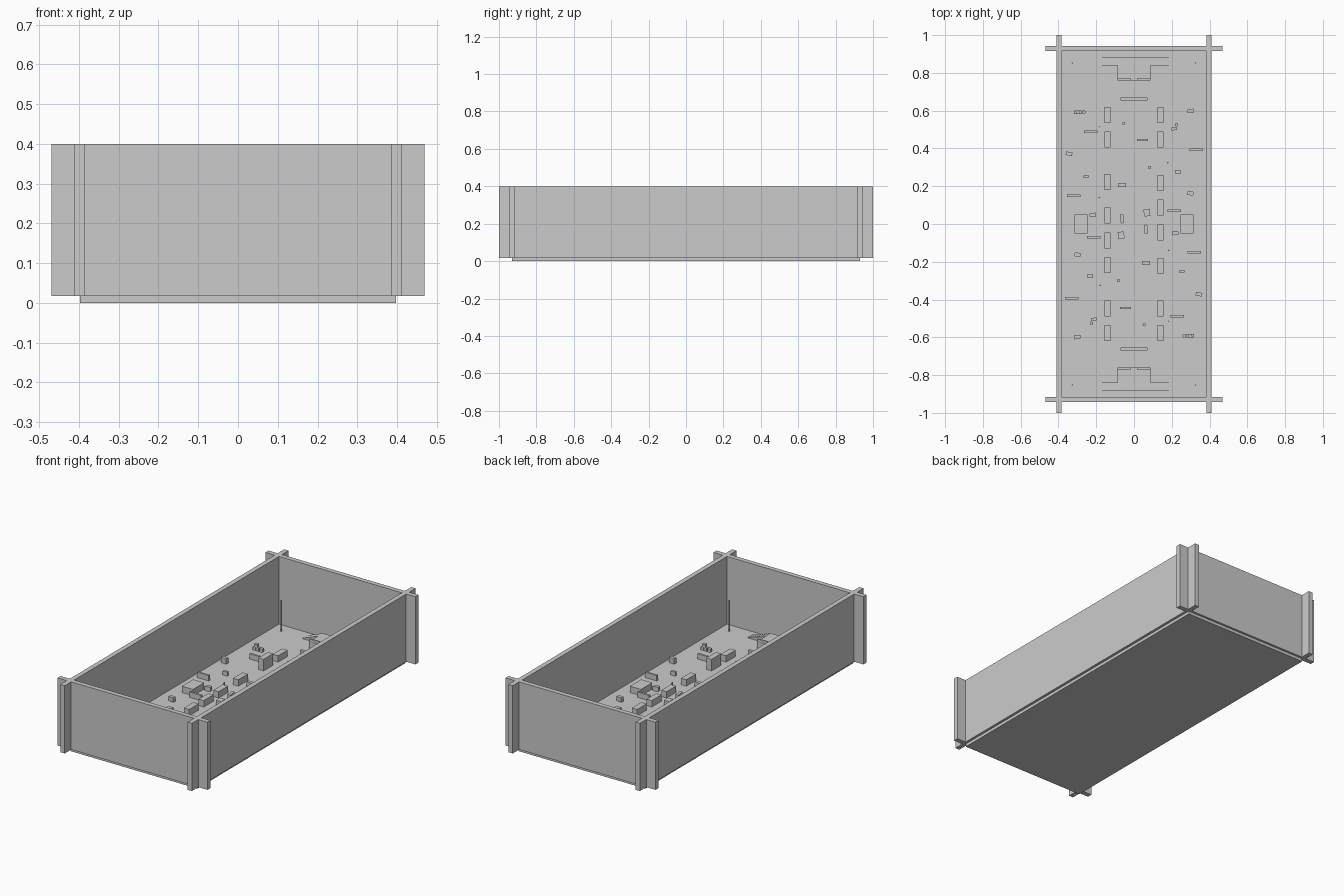
import bpy, bmesh
from math import radians, pi

if "Cube" in bpy.data.objects:
    bpy.data.objects.remove(bpy.data.objects["Cube"])

FLOOR = 0.017


def mesh_object(name, bm):
    me = bpy.data.meshes.new(name)
    bmesh.ops.recalc_face_normals(bm, faces=bm.faces)
    bm.to_mesh(me)
    bm.free()
    ob = bpy.data.objects.new(name, me)
    bpy.context.collection.objects.link(ob)
    return ob


def box(name, x, y, w, d, h, z=FLOOR, rot=0):
    bm = bmesh.new()
    bmesh.ops.create_cube(bm, size=1)
    bmesh.ops.scale(bm, vec=(w, d, h), verts=bm.verts)
    ob = mesh_object(name, bm)
    ob.location = (x, y, z + h / 2)
    ob.rotation_euler.z = radians(rot)
    return ob


def cylinder(name, x, y, r, h, sides=8):
    bm = bmesh.new()
    bmesh.ops.create_cone(bm, cap_ends=True, segments=sides, radius1=r, radius2=r, depth=h)
    ob = mesh_object(name, bm)
    ob.location = (x, y, FLOOR + h / 2)
    return ob


def prism(name, profile, y0, y1):
    """Extrude an (x, z) profile along y."""
    bm = bmesh.new()
    face = bm.faces.new([bm.verts.new((x, y0, z)) for x, z in profile])
    new = bmesh.ops.extrude_face_region(bm, geom=[face])["geom"]
    bmesh.ops.translate(bm, vec=(0, y1 - y0, 0),
                        verts=[v for v in new if isinstance(v, bmesh.types.BMVert)])
    return mesh_object(name, bm)


def pair(make, name, x, y, *args, **kw):
    """Two copies, half a turn apart about the arena centre."""
    make(name + "_a", x, y, *args, **kw)
    make(name + "_b", -x, -y, *args, **kw)


# Arena tray: floor and four crossing walls
box("floor", 0, 0, 0.794, 1.86, FLOOR, z=0)
for s, tag in ((-1, "negative"), (1, "positive")):
    box("side_wall_" + tag, s * 0.398, 0, 0.027, 2.0, 0.4 - FLOOR)
    box("end_wall_" + tag, 0, s * 0.929, 0.938, 0.027, 0.4 - FLOOR)

# Base platforms with a ramp on one side and steps on the other
H, X0, X1, X2 = 0.04, -0.19, -0.088, 0.088
steps, run = 8, 0.014
for s, tag in ((-1, "front"), (1, "back")):
    profile = [(X0, FLOOR), (X1, FLOOR + H), (X2, FLOOR + H)]
    for i in range(steps):
        x = X2 + i * run
        z = FLOOR + H * (1 - (i + 1) / (steps + 1))
        profile += [(x, z), (x + run, z)]
    profile += [(X2 + steps * run, FLOOR)]
    prism("base_" + tag, profile, s * 0.84, s * 0.883)
    box("base_platform_" + tag, 0, s * 0.80, 0.176, 0.08, H)
    for k in (-1, 1):
        box("base_parapet_" + tag, k * 0.052, s * 0.765, 0.07, 0.008, 0.015, z=FLOOR + H)
    box("base_screen_" + tag, 0, s * 0.663, 0.143, 0.016, 0.035)
    # Thin corner poles
    for k in (-1, 1):
        cylinder("corner_pole", k * 0.326, s * 0.853, 0.004, 0.175)

# Two rows of long blocks, one of them taller
for y in (0.577, 0.448, 0.222, 0.045, -0.087, -0.218, -0.447, -0.577):
    pair(box, "long_block", -0.14, y, 0.033, 0.085, 0.065 if y == 0.448 else 0.036)

# Flank buildings
pair(box, "flank_building", -0.281, 0, 0.069, 0.1, 0.036)

# Low cover walls
for x, y in ((-0.23, 0.488), (-0.32, 0.15), (0.33, 0.393), (0.214, 0.07)):
    pair(box, "cover_wall", x, y, 0.072, 0.012, 0.03)
pair(box, "short_wall", 0.046, 0.445, 0.058, 0.01, 0.03)

# Crates: x, y, width, depth, height, rotation
for c in ((-0.344, 0.372, 0.034, 0.019, 0.03, -8),
          (0.300, 0.599, 0.034, 0.02, 0.025, 6),
          (-0.254, 0.252, 0.028, 0.014, 0.022, 5),
          (0.233, 0.276, 0.03, 0.02, 0.025, 5),
          (0.299, 0.162, 0.031, 0.02, 0.025, -6),
          (-0.063, 0.207, 0.042, 0.02, 0.028, 0),
          (-0.219, 0.048, 0.032, 0.02, 0.025, 8),
          (-0.063, 0.027, 0.018, 0.046, 0.035, 6),
          (0.068, 0.060, 0.032, 0.038, 0.03, 8),
          (0.083, 0.299, 0.014, 0.014, 0.02, 10)):
    pair(box, "crate", *c[:5], rot=c[5])

# Small crate clusters
for i in range(3):
    pair(box, "stacked_crate", -0.308 + i * 0.021, 0.592, 0.018, 0.018, 0.018,
         rot=(4, -6, 12)[i])
pair(box, "top_crate", -0.298, 0.592, 0.02, 0.018, 0.018, z=FLOOR + 0.018, rot=5)
pair(box, "twin_crate_low", 0.212, 0.504, 0.028, 0.015, 0.02, rot=6)
pair(box, "twin_crate_small", 0.224, 0.525, 0.015, 0.015, 0.02, rot=-8)

# Barrels and small posts
pair(cylinder, "barrel", -0.055, 0.533, 0.009, 0.022, 8)
for x, y in ((-0.184, 0.515), (0.178, 0.325), (-0.184, 0.14)):
    pair(cylinder, "small_post", x, y, 0.004, 0.02, 6)
